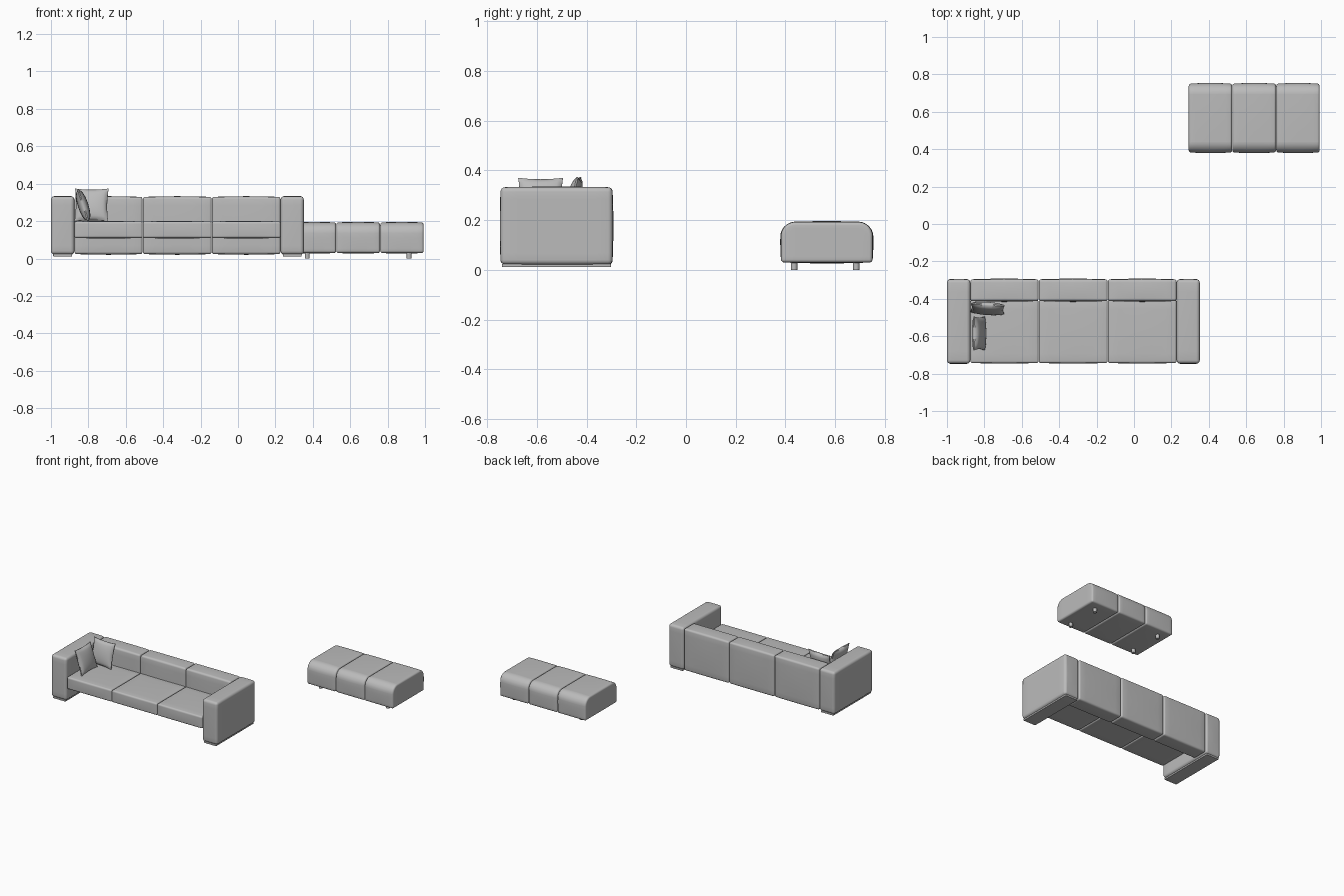
import bpy, bmesh, math
from mathutils import Matrix, Vector

if "Cube" in bpy.data.objects:
    bpy.data.objects.remove(bpy.data.objects["Cube"])

fabric = bpy.data.materials.new("grey_fabric")
fabric.use_nodes = True
GREY = (0.5, 0.5, 0.5, 1)
fabric.diffuse_color = GREY
fabric.node_tree.nodes["Principled BSDF"].inputs["Base Color"].default_value = GREY


def finish(bm, name):
    bmesh.ops.recalc_face_normals(bm, faces=bm.faces)
    mesh = bpy.data.meshes.new(name)
    bm.to_mesh(mesh)
    bm.free()
    mesh.materials.append(fabric)
    ob = bpy.data.objects.new(name, mesh)
    bpy.context.collection.objects.link(ob)
    bpy.ops.object.select_all(action='DESELECT')
    ob.select_set(True)
    bpy.context.view_layer.objects.active = ob
    bpy.ops.object.shade_smooth_by_angle(angle=math.radians(40))
    return ob


def cushion(name, lo, hi, radius=0.012, top_radius=0, puff=0.004):
    """Rounded box; top_radius gives larger rounds on the long top edges."""
    lo, hi = Vector(lo), Vector(hi)
    mid, half = (lo + hi) / 2, (hi - lo) / 2
    bm = bmesh.new()
    bmesh.ops.create_cube(bm, size=2)
    bmesh.ops.scale(bm, vec=half, verts=bm.verts)
    if top_radius:
        edges = [e for e in bm.edges if all(v.co.z > 0 for v in e.verts)
                 and abs(e.verts[0].co.x - e.verts[1].co.x) > half.x]
        bmesh.ops.bevel(bm, geom=edges, offset=top_radius, segments=7,
                        profile=0.5, affect='EDGES')
    sharp = [e for e in bm.edges if e.calc_face_angle(0) > math.radians(40)]
    bmesh.ops.bevel(bm, geom=sharp, offset=radius, segments=4,
                    profile=0.5, affect='EDGES')
    # Slice into a grid, then swell the middle of every side
    for axis in range(3):
        normal = Vector([float(i == axis) for i in range(3)])
        for t in (-0.7, -0.35, 0, 0.35, 0.7):
            bmesh.ops.bisect_plane(bm, geom=bm.verts[:] + bm.edges[:] + bm.faces[:],
                                   plane_co=normal * half[axis] * t, plane_no=normal)
    for v in bm.verts:
        u = [v.co[i] / half[i] for i in range(3)]
        for i in (1, 2):
            a, b = u[(i + 1) % 3], u[(i + 2) % 3]
            v.co[i] += puff * u[i] * (1 - a * a) * (1 - b * b)
        v.co += mid
    return finish(bm, name)


def pillow(name, size, thick, matrix):
    """Square pillow with pinched edges and pointed corners."""
    n = 16
    bm = bmesh.new()
    bmesh.ops.create_grid(bm, x_segments=n, y_segments=n, size=1)
    bmesh.ops.solidify(bm, geom=bm.faces[:], thickness=0.1)
    middle = sum(v.co.z for v in bm.verts) / len(bm.verts)
    for v in bm.verts:
        u, w = max(-1, min(1, v.co.x)), max(-1, min(1, v.co.y))
        side = 1 if v.co.z > middle else -1
        swell = (max(0, 1 - u * u) * max(0, 1 - w * w)) ** 0.45
        v.co = (size / 2 * u * (1 - 0.07 * (1 - w * w)),
                size / 2 * w * (1 - 0.07 * (1 - u * u)),
                side * (0.003 + thick / 2 * swell))
    bm.transform(matrix)
    return finish(bm, name)


# Sofa arms, each on a thin plinth
for side, x0, x1 in (("right", -1.0, -0.875), ("left", 0.228, 0.352)):
    cushion(side + "_arm", (x0, -0.746, 0.022), (x1, -0.296, 0.332), 0.018, puff=0.003)
    cushion(side + "_arm_plinth", (x0 + 0.012, -0.74, 0.011),
            (x1 - 0.012, -0.302, 0.024), 0.002, puff=0)

# Three seat and back sections
splits = (-0.875, -0.51, -0.14, 0.228)
for i in range(3):
    x0, x1 = splits[i] + 0.001, splits[i + 1] - 0.001
    cushion(f"seat_{i + 1}", (x0, -0.743, 0.11), (x1, -0.405, 0.198), 0.01, puff=0.003)
    cushion(f"back_{i + 1}", (x0, -0.412, 0.024), (x1, -0.296, 0.329), 0.012)

# Two loose pillows in the corner, leaning on the arm and on the back
pillow("side_pillow", 0.18, 0.05,
       Matrix.Translation((-0.828, -0.585, 0.284)) @ Matrix.Rotation(math.radians(-18), 4, 'Y')
       @ Matrix.Rotation(math.radians(90), 4, 'Y'))
pillow("back_pillow", 0.18, 0.05,
       Matrix.Translation((-0.783, -0.452, 0.286)) @ Matrix.Rotation(math.radians(-4), 4, 'Z')
       @ Matrix.Rotation(math.radians(76), 4, 'X'))

# Ottoman in three sections on four round feet
splits = (0.292, 0.525, 0.76, 0.993)
for i in range(3):
    cushion(f"ottoman_{i + 1}", (splits[i] + 0.0005, 0.383, 0.03),
            (splits[i + 1] - 0.0005, 0.75, 0.192), 0.012, top_radius=0.055)
for x in (0.37, 0.915):
    for y in (0.435, 0.685):
        bm = bmesh.new()
        bmesh.ops.create_cone(bm, cap_ends=True, segments=20, radius1=0.013,
                              radius2=0.013, depth=0.036,
                              matrix=Matrix.Translation((x, y, 0.018)))
        finish(bm, "ottoman_foot")
